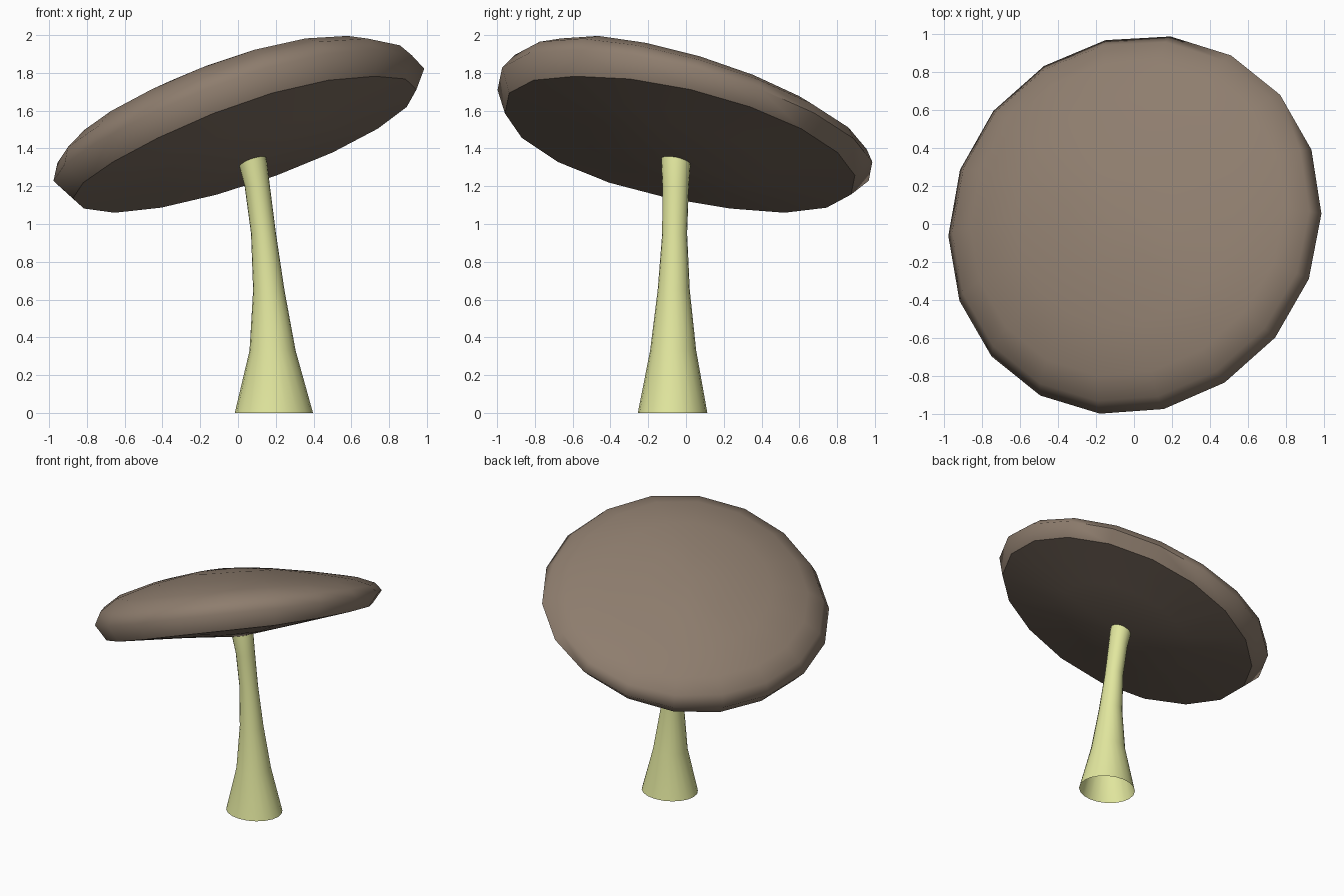
import bpy, bmesh, math
from mathutils import Vector

if "Cube" in bpy.data.objects:
    bpy.data.objects.remove(bpy.data.objects["Cube"])


def material(name, color):
    mat = bpy.data.materials.new(name)
    mat.diffuse_color = (*color, 1)
    mat.use_nodes = True
    mat.node_tree.nodes["Principled BSDF"].inputs["Base Color"].default_value = mat.diffuse_color
    return mat


def loft(name, rings, mat):
    """Skin a list of rings; a ring with one point closes to a fan."""
    bm = bmesh.new()
    loops = [[bm.verts.new(p) for p in ring] for ring in rings]
    for a, b in zip(loops, loops[1:]):
        n = max(len(a), len(b))
        for i in range(n):
            j = (i + 1) % n
            if len(a) == 1:
                bm.faces.new((a[0], b[i], b[j]))
            elif len(b) == 1:
                bm.faces.new((a[i], b[0], a[j]))
            else:
                bm.faces.new((a[i], b[i], b[j], a[j]))
    mesh = bpy.data.meshes.new(name)
    bm.to_mesh(mesh)
    bm.free()
    mesh.materials.append(mat)
    obj = bpy.data.objects.new(name, mesh)
    bpy.context.collection.objects.link(obj)
    bpy.ops.object.select_all(action='DESELECT')
    obj.select_set(True)
    bpy.context.view_layer.objects.active = obj
    bpy.ops.object.shade_smooth_by_angle(angle=math.radians(75))
    return obj


brown = material("cap_brown", (0.27, 0.205, 0.155))
under = material("underside_brown", (0.22, 0.168, 0.13))
green = material("stem_green", (0.76, 0.80, 0.345))

# Cap: 18-sided lens on a tilted plane, thin on one side, drooping on the other
SIDES = 18
normal = Vector((-0.305, 0.27, 1)).normalized()
tilt = Vector((0, 0, 1)).rotation_difference(normal)
center = Vector((0, 0, 1.54))
thin_dir = math.radians(47)
top_profile = [(0, 0.25), (0.3, 0.238), (0.6, 0.2), (0.86, 0.145), (0.98, 0.08),
               (1.027, -0.005), (0.955, -0.13)]
under_profile = [(0.955, -0.13), (0.5, -0.19), (0, -0.24)]


def cap_ring(r, h):
    pts = []
    for i in range(SIDES if r else 1):
        a = math.radians(1) + math.tau * i / SIDES
        s = r * math.cos(a - thin_dir)
        hh = h * (1 - 0.33 * s) if s > 0 else h - 0.055 * abs(s) ** 2.5
        pts.append(center + tilt @ Vector((r * math.cos(a), r * math.sin(a), hh)))
    return pts


loft("cap_top", [cap_ring(r, h) for r, h in top_profile], brown)
loft("cap_underside", [cap_ring(r, h) for r, h in under_profile], under)

# Stem: open, bent tube flaring at the foot (z, centre x, centre y, radius x, radius y)
stem = [(1.45, 0.045, -0.05, 0.078, 0.078), (1.33, 0.077, -0.053, 0.077, 0.078),
        (1.2, 0.102, -0.055, 0.067, 0.07), (0.95, 0.135, -0.06, 0.066, 0.066),
        (0.65, 0.163, -0.065, 0.083, 0.085), (0.33, 0.183, -0.068, 0.122, 0.122),
        (0, 0.19, -0.071, 0.207, 0.184)]
rings = [[(cx + rx * math.cos(math.tau * i / 20), cy + ry * math.sin(math.tau * i / 20), z)
          for i in range(20)] for z, cx, cy, rx, ry in stem]
loft("stem", rings, green)
